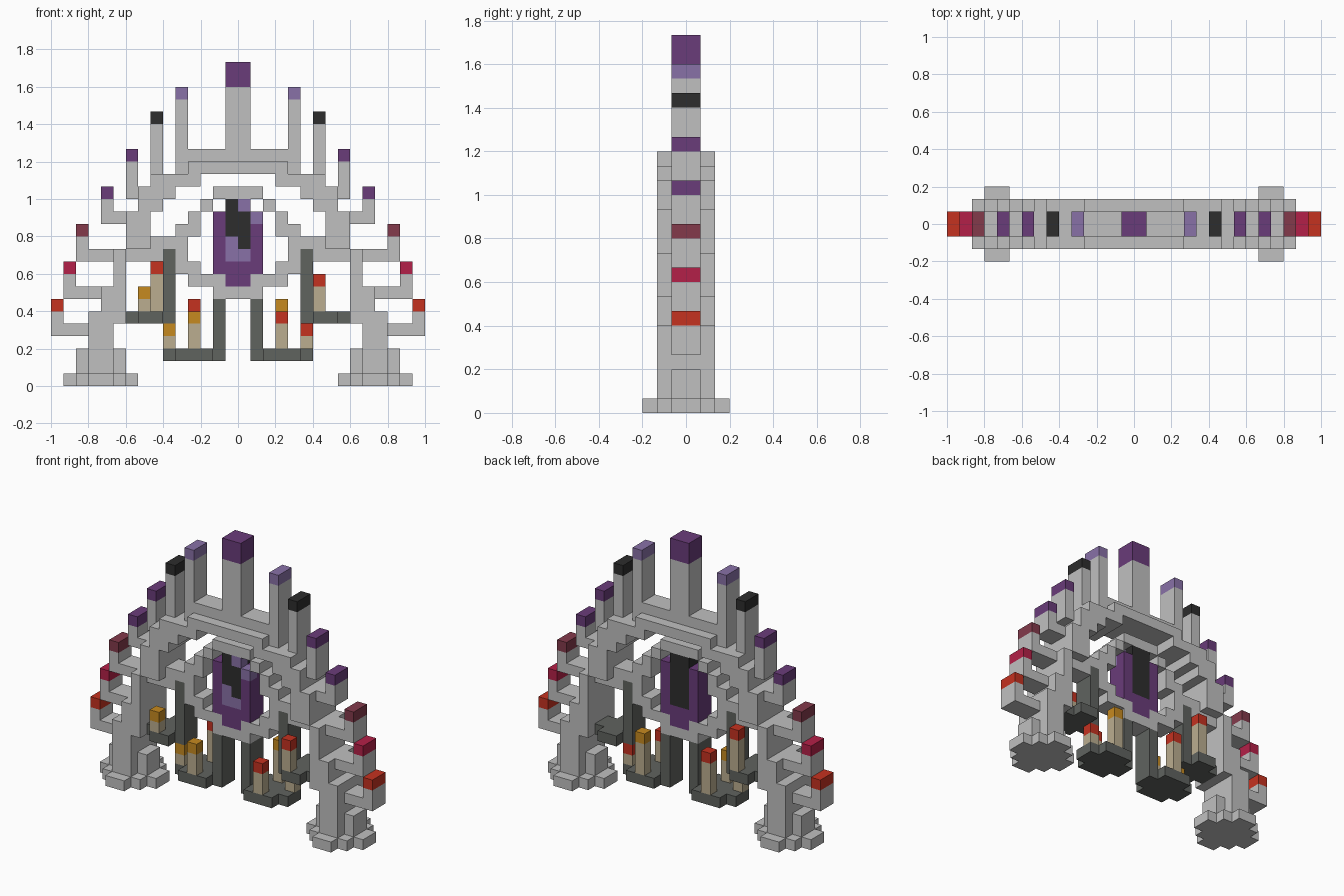
import bpy, bmesh

if "Cube" in bpy.data.objects:
    bpy.data.objects.remove(bpy.data.objects["Cube"], do_unlink=True)

U = 1 / 15  # size of one block


def srgb(v):
    v /= 255
    return v / 12.92 if v <= 0.04045 else ((v + 0.055) / 1.055) ** 2.4


def material(name, r, g, b):
    m = bpy.data.materials.new(name)
    m.use_nodes = True
    col = (srgb(r), srgb(g), srgb(b), 1)
    m.diffuse_color = col
    bsdf = m.node_tree.nodes["Principled BSDF"]
    bsdf.inputs["Base Color"].default_value = col
    bsdf.inputs["Roughness"].default_value = 0.9
    return m


STONE = material("light stone", 192, 192, 192)
IRON = material("dark iron", 96, 99, 95)
PURPLE = material("deep purple", 106, 60, 122)
LILAC = material("lilac", 137, 113, 167)
BLACK = material("soft black", 45, 45, 45)
MAROON = material("maroon", 131, 58, 75)
CRIMSON = material("crimson", 180, 32, 72)
RED = material("flame red", 197, 50, 32)
GOLD = material("flame gold", 198, 138, 32)
WAX = material("candle wax", 187, 174, 144)


def build(name, boxes):
    """Fuse block boxes (x0, x1, y0, y1, z0, z1, material) into one mesh;
    later boxes repaint earlier ones."""
    cells = {}
    for x0, x1, y0, y1, z0, z1, mat in boxes:
        for x in range(x0, x1):
            for y in range(y0, y1):
                for z in range(z0, z1):
                    cells[x, y, z] = mat
    mats = list(dict.fromkeys(cells.values()))
    bm = bmesh.new()
    verts = {}

    def vert(p):
        if p not in verts:
            verts[p] = bm.verts.new([c * U for c in p])
        return verts[p]

    for cell, mat in cells.items():
        for axis in range(3):
            for side in (0, 1):
                near = list(cell)
                near[axis] += 2 * side - 1
                if tuple(near) in cells:
                    continue
                ring = []
                for a, b in ((0, 0), (1, 0), (1, 1), (0, 1)):
                    p = list(cell)
                    p[axis] += side
                    p[(axis + 1) % 3] += a
                    p[(axis + 2) % 3] += b
                    ring.append(vert(tuple(p)))
                face = bm.faces.new(ring if side else ring[::-1])
                face.material_index = mats.index(mat)
    bmesh.ops.dissolve_limit(bm, angle_limit=0.01, verts=bm.verts[:],
                             edges=bm.edges[:], delimit={'MATERIAL'})
    me = bpy.data.meshes.new(name)
    bm.to_mesh(me)
    bm.free()
    for m in mats:
        me.materials.append(m)
    ob = bpy.data.objects.new(name, me)
    bpy.context.collection.objects.link(ob)
    return ob


def flip(boxes):
    return [(-b[1], -b[0], *b[2:]) for b in boxes]


def both(boxes):
    return boxes + flip(boxes)


# Arch: rows of x range and z range, four blocks deep
ARCH = [(10, 12, 3, 6), (9, 11, 5, 8), (9, 10, 8, 11), (7, 9, 11, 14),
        (6, 8, 14, 15), (5, 8, 15, 16), (3, 7, 16, 17), (0, 4, 17, 18)]
build("arch", both([(a, b, -2, 2, c, d, STONE) for a, b, c, d in ARCH]
                   + [(0, 5, -1, 1, 18, 19, STONE)]))

# Stepped round feet
FOOT = [(10, 12, -3, 3, 0, 1), (9, 13, -2, 2, 0, 1), (8, 14, -1, 1, 0, 1),
        (10, 12, -2, 2, 1, 3), (9, 13, -1, 1, 1, 3)]
foot = [(*b, STONE) for b in FOOT]
build("left_foot", foot)
build("right_foot", flip(foot))

# Side spikes: inner x, tip x, base z, tip z, tip colour
SPIKES = [(12, 14, 4, 6, RED), (11, 13, 7, 9, CRIMSON), (10, 12, 10, 12, MAROON),
          (9, 10, 13, 15, PURPLE), (8, 8, 15, 18, PURPLE), (6, 6, 17, 21, BLACK),
          (4, 4, 17, 23, LILAC)]
for n, (xi, xt, z0, z1, col) in enumerate(SPIKES, 1):
    spike = [(xi, xt + 1, -1, 1, z0, z0 + 1, STONE),
             (xt, xt + 1, -1, 1, z0, z1, STONE),
             (xt, xt + 1, -1, 1, z1, z1 + 1, col)]
    build(f"left_spike_{n}", spike)
    build(f"right_spike_{n}", flip(spike))
build("centre_spire", [(-1, 1, -1, 1, 19, 24, STONE), (-1, 1, -1, 1, 24, 26, PURPLE)])

# Ring around the eye, with links to the arch
RING = [(0, 2, 15, 16), (2, 3, 14, 15), (3, 4, 13, 14), (3, 5, 12, 13),
        (4, 5, 10, 12), (3, 5, 9, 10), (2, 4, 8, 9), (1, 2, 8, 9), (0, 2, 7, 8),
        (5, 7, 11, 12), (6, 9, 10, 11)]
build("eye_ring", both([(a, b, -1, 1, c, d, STONE) for a, b, c, d in RING]))

# Eye: slit pupil with highlights on the front, plain pupil on the back
build("eye", [(-2, 2, -1, 1, 9, 14, PURPLE), (-1, 1, -1, 1, 8, 9, PURPLE),
              (-1, 1, 0, 1, 10, 15, BLACK),
              (-1, 1, -1, 0, 10, 12, LILAC), (0, 1, -1, 0, 14, 15, LILAC),
              (1, 2, -1, 0, 13, 14, LILAC),
              (-1, 0, -1, 0, 12, 15, BLACK), (0, 1, -1, 0, 11, 14, BLACK)])

# Hanging iron candle trays
low = [(1, 6, -1, 1, 2, 3, IRON), (2, 5, -2, 2, 2, 3, IRON), (1, 2, -1, 1, 2, 7, IRON)]
high = [(5, 9, -1, 1, 5, 6, IRON), (6, 8, -2, 2, 5, 6, IRON), (5, 6, -1, 1, 5, 11, IRON)]
for name, tray in (("lower", low), ("upper", high)):
    build(f"left_{name}_tray", tray)
    build(f"right_{name}_tray", flip(tray))

# Candles: x, y, base z, flame z, flame colour
CANDLES = [(-4, -2, 3, 5, GOLD), (-4, 1, 3, 6, RED), (-6, -1, 3, 4, GOLD),
           (3, -2, 3, 5, RED), (3, 1, 3, 6, GOLD), (5, 0, 3, 4, RED),
           (-8, -2, 6, 7, GOLD), (-7, 1, 6, 9, RED), (6, -2, 6, 8, RED)]
for n, (x, y, z0, z1, col) in enumerate(CANDLES, 1):
    build(f"candle_{n}", [(x, x + 1, y, y + 1, z0, z1, WAX),
                          (x, x + 1, y, y + 1, z1, z1 + 1, col)])
